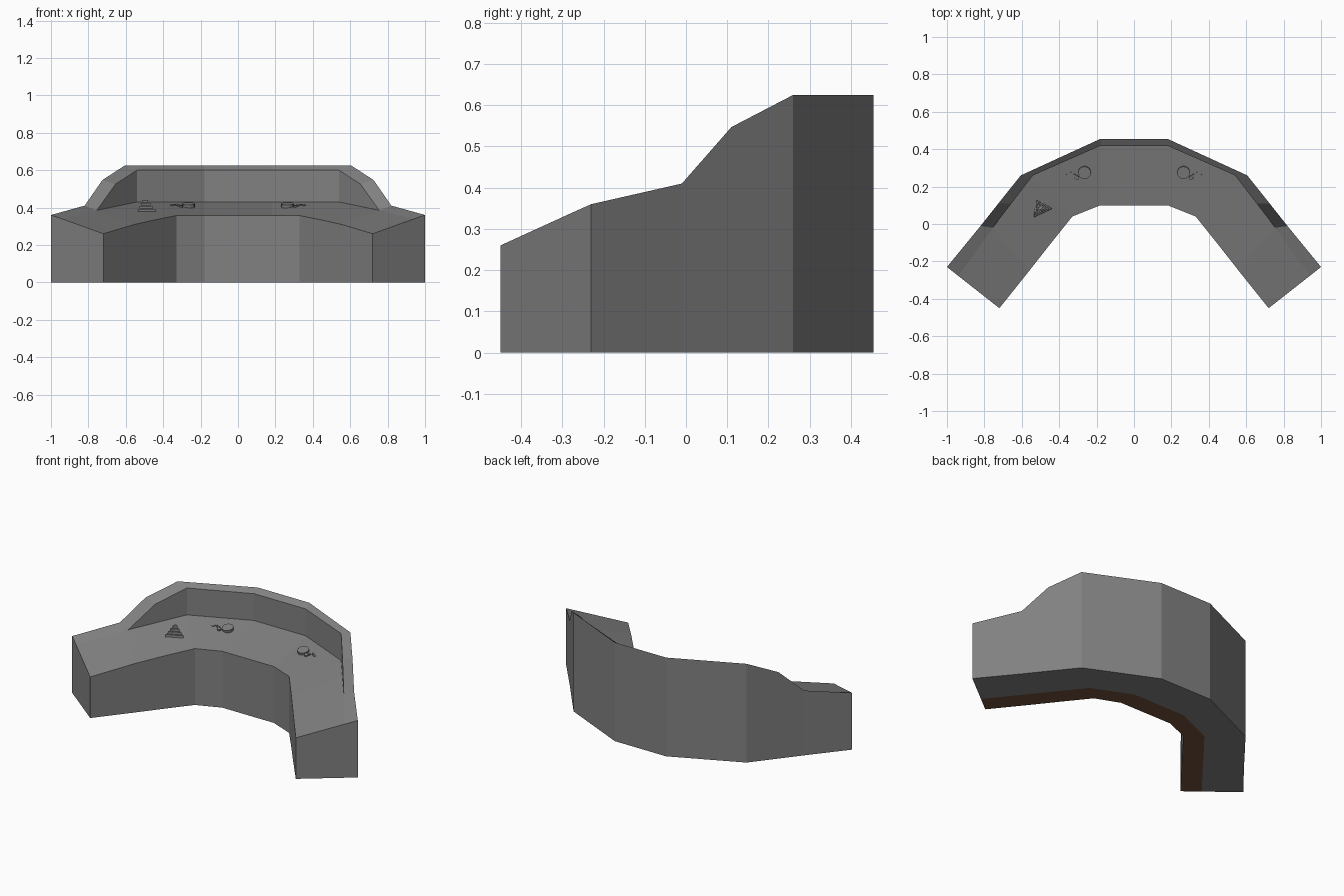
import bpy, bmesh, math
from mathutils import Vector, Matrix

if "Cube" in bpy.data.objects:
    bpy.data.objects.remove(bpy.data.objects["Cube"])


def material(name, rgb):
    m = bpy.data.materials.new(name)
    m.diffuse_color = (*rgb, 1)
    m.use_nodes = True
    m.node_tree.nodes["Principled BSDF"].inputs["Base Color"].default_value = m.diffuse_color
    return m


GREY = material("console grey", (0.22, 0.22, 0.22))
BROWN = material("underside brown", (0.16, 0.08, 0.045))


def finish(bm, name, mats):
    bmesh.ops.recalc_face_normals(bm, faces=bm.faces)
    mesh = bpy.data.meshes.new(name)
    bm.to_mesh(mesh)
    bm.free()
    for m in mats:
        mesh.materials.append(m)
    ob = bpy.data.objects.new(name, mesh)
    bpy.context.collection.objects.link(ob)
    return ob


# Right half cross-sections: desk front edge, wall foot, wall inner top, outer top
half = [
    ((0.72, -0.45, 0.26), (0.94, -0.277, 0.339), (0.94, -0.277, 0.339), (1.0, -0.23, 0.36)),
    ((0.56, -0.25, 0.308), (0.755, -0.02, 0.385), (0.755, -0.02, 0.385), (0.82, -0.01, 0.41)),
    ((0.45, -0.11, 0.333), (0.655, 0.11, 0.406), (0.655, 0.11, 0.525), (0.725, 0.11, 0.547)),
    ((0.33, 0.04, 0.357), (0.54, 0.26, 0.43), (0.54, 0.26, 0.60), (0.605, 0.26, 0.625)),
    ((0.18, 0.10, 0.357), (0.18, 0.418, 0.43), (0.18, 0.418, 0.60), (0.18, 0.455, 0.625)),
]
mirrored = [[(-x, y, z) for x, y, z in s] for s in reversed(half)]

# Curved console: loft the sections, brown strip under the inner edge
bm = bmesh.new()
rings = []
for front, foot, top, outer in half + mirrored:
    a = Vector((front[0], front[1], 0))
    b = Vector((outer[0], outer[1], 0))
    ring = [front, foot, top, outer, b, a.lerp(b, 0.34), a]
    rings.append([bm.verts.new(p) for p in ring])
for r, s in zip(rings, rings[1:]):
    for i in range(7):
        j = (i + 1) % 7
        f = bm.faces.new((r[i], r[j], s[j], s[i]))
        f.material_index = 1 if i == 5 else 0
bm.faces.new(rings[0])
bm.faces.new(rings[-1])
bmesh.ops.remove_doubles(bm, verts=bm.verts, dist=0.0005)
finish(bm, "curved_console", [GREY, BROWN])


def add_prism(bm, sides, radius, height, loc, turn=0.0, tilt=0.0, taper=1.0):
    mat = (Matrix.Translation(loc) @ Matrix.Rotation(tilt, 4, 'X')
           @ Matrix.Rotation(turn, 4, 'Z'))
    bmesh.ops.create_cone(bm, cap_ends=True, segments=sides, radius1=radius,
                          radius2=radius * taper, depth=height, matrix=mat)


# Round knobs, each with a small arc of buttons beside it
SLOPE = math.atan2(0.073, 0.318)
for side, word in ((-1, "left"), (1, "right")):
    bm = bmesh.new()
    add_prism(bm, 16, 0.034, 0.03, (side * 0.265, 0.277, 0.406), tilt=SLOPE)
    finish(bm, word + "_knob", [GREY])
    bm = bmesh.new()
    for x, y, r in ((0.305, 0.25, 0.012), (0.318, 0.262, 0.008),
                    (0.338, 0.272, 0.008), (0.355, 0.262, 0.009)):
        z = 0.357 + (y - 0.1) * 0.23
        add_prism(bm, 8, r, 0.03, (side * x, y, z + 0.006), tilt=SLOPE)
    finish(bm, word + "_buttons", [GREY])

# Stepped triangular control on the left wing
bm = bmesh.new()
for i, r in enumerate((0.062, 0.047, 0.033, 0.019)):
    add_prism(bm, 3, r, 0.014, (-0.5, 0.087, 0.385 + i * 0.016),
              turn=math.radians(90 - 5), taper=0.95)
# create_cone starts at +Y, so aim the point towards +X
bmesh.ops.rotate(bm, verts=bm.verts, cent=(-0.5, 0.087, 0),
                 matrix=Matrix.Rotation(math.radians(-180), 3, 'Z'))
finish(bm, "triangle_control", [GREY])
